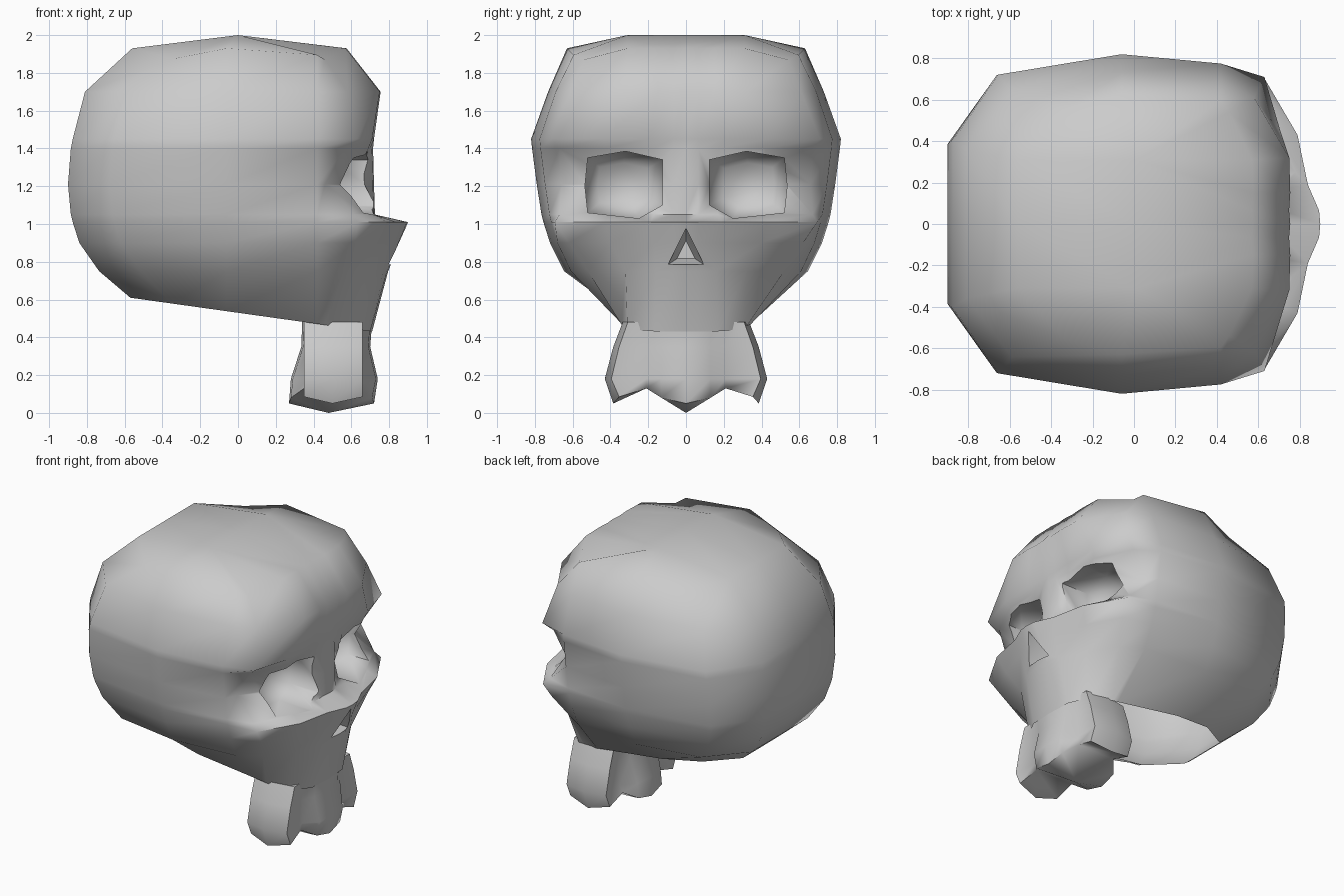
import bpy, bmesh, math

if "Cube" in bpy.data.objects:
    bpy.data.objects.remove(bpy.data.objects["Cube"])


def make_object(name, bm):
    bmesh.ops.remove_doubles(bm, verts=bm.verts, dist=1e-4)
    bmesh.ops.recalc_face_normals(bm, faces=bm.faces)
    me = bpy.data.meshes.new(name)
    bm.to_mesh(me)
    bm.free()
    ob = bpy.data.objects.new(name, me)
    bpy.context.collection.objects.link(ob)
    return ob


def bridge(bm, rings):
    for a, b in zip(rings, rings[1:]):
        n = len(a)
        for i in range(n):
            j = (i + 1) % n
            bm.faces.new((a[i], a[j], b[j], b[i]))


def add_rings(bm, halves):
    """Mirror each half outline in y and skin the rings together."""
    rings = []
    for h in halves:
        pts = h + [(x, -y, z) for x, y, z in h[-2:0:-1]]
        rings.append([bm.verts.new(p) for p in pts])
    bridge(bm, rings)
    return rings


def cutter(name, outline, steps):
    """Prism along x, scaled about its middle at every (x, scale) step."""
    cy = sum(p[0] for p in outline) / len(outline)
    cz = sum(p[1] for p in outline) / len(outline)
    bm = bmesh.new()
    rings = [[bm.verts.new((x, cy + (y - cy) * s, cz + (z - cz) * s))
              for y, z in outline] for x, s in steps]
    bridge(bm, rings)
    bm.faces.new(rings[0])
    bm.faces.new(rings[-1])
    ob = make_object(name, bm)
    ob.hide_render = True
    return ob


def shade(ob):
    bpy.ops.object.select_all(action='DESELECT')
    ob.select_set(True)
    bpy.context.view_layer.objects.active = ob
    bpy.ops.object.shade_smooth_by_angle(angle=math.radians(65))


# Cranium and face: z, back x, half width, temple xy, outer face xy, inner face xy, centre x
rows = [
    (1.93, -.56, .63, .46, .54, .57, .31, .575, .15, .575),
    (1.70, -.81, .73, .58, .61, .75, .32, .755, .15, .755),
    (1.45, -.875, .82, .63, .71, .71, .44, .72, .20, .72),
    (1.40, -.885, .815, .57, .67, .69, .42, .70, .17, .715),
    (1.21, -.90, .79, .46, .66, .60, .44, .65, .15, .72),
    (1.05, -.885, .765, .60, .67, .72, .41, .72, .17, .725),
    (1.01, -.875, .755, .635, .695, .79, .43, .84, .19, .90),
    (0.90, -.84, .72, .62, .62, .74, .40, .81, .17, .855),
    (0.75, -.735, .645, .56, .52, .68, .32, .77, .16, .795),
    (None, -.57, .36, .46, .34, .62, .31, .70, .17, .71),
]
halves = [[(0, 0, 2)] + [(0, .31, 2)] * 8 + [(0, 0, 2)]]
crown_dip = {2: .055, 4: .035, 5: .06}
for k, (z, xb, w, x5, y5, x6, y6, x7, y7, x8) in enumerate(rows):
    outline = [(xb, 0), (xb, .49 * w), (xb + .22, .88 * w), (-.06, w),
               (.42, .945 * w), (x5, y5), (x6, y6), (x7, y7),
               (x8 - .006, .065), (x8, 0)]
    # the crown corners dip, and the last ring is the sloping base
    halves.append([(x, y, z - (crown_dip.get(i, 0) if k == 0 else 0)
                    if z else .53 - .14 * x)
                   for i, (x, y) in enumerate(outline)])
bm = bmesh.new()
rings = add_rings(bm, halves)
bm.faces.new(rings[-1])
skull = make_object("skull", bm)

# Eye sockets and nose opening
eye = [(.125, 1.10), (.125, 1.34), (.32, 1.385), (.52, 1.35),
       (.535, 1.2), (.52, 1.06), (.25, 1.03)]
eye_steps = [(1.1, 1), (.5, 1), (.4, .65)]
cutters = [
    cutter("socket_cutter_left", eye, eye_steps),
    cutter("socket_cutter_right", [(-y, z) for y, z in eye], eye_steps),
    cutter("nose_cutter", [(0, .975), (-.095, .785), (.095, .785)],
           [(1.1, 1), (.8, 1), (.7, .5)]),
]
bpy.context.view_layer.objects.active = skull
for c in cutters:
    mod = skull.modifiers.new("cut", 'BOOLEAN')
    mod.operation = 'DIFFERENCE'
    mod.solver = 'EXACT'
    mod.object = c
    bpy.ops.object.modifier_apply(modifier=mod.name)
for c in cutters:
    bpy.data.objects.remove(c, do_unlink=True)

# Open the underside
bm = bmesh.new()
bm.from_mesh(skull.data)
base = [f for f in bm.faces
        if f.normal.z < -.95 and f.calc_center_median().z < .62]
bmesh.ops.delete(bm, geom=base, context='FACES')
bm.to_mesh(skull.data)
bm.free()
shade(skull)

# Upper jaw with four scalloped lobes: z, back x, front x, half width, notch depth
jaw_rows = [
    (.48, .34, .71, .335, .05),
    (.35, .335, .70, .385, .05),
    (.18, .28, .74, .43, .09),
    (None, .27, .72, .385, .08),
]
bottom = [.05, .08, .13, .085, .05, .085, .13, .08, .05]
halves = []
for z, xb, xf, s, n in jaw_rows:
    outline = [(xb, 0), (xb + .01, .13), (xb + n, .21), (.35, .92 * s),
               (.5, s), (.66, .92 * s), (xf - n, .21), (xf - .01, .13), (xf, 0)]
    halves.append([(x, y, z or b) for (x, y), b in zip(outline, bottom)])
bm = bmesh.new()
rings = add_rings(bm, halves)
bm.faces.new(rings[0])
# underside: a central ridge with a valley and a foot on each side
tip = bm.verts.new((.48, 0, 0))
last = rings[-1]
for ids in (range(9), [0] + list(range(15, 7, -1))):
    half = [last[i] for i in ids]
    bm.faces.new(half[2:7])
    for i, j in ((0, 1), (1, 2), (2, 6), (6, 7), (7, 8)):
        bm.faces.new((half[i], half[j], tip))
shade(make_object("upper_jaw", bm))
